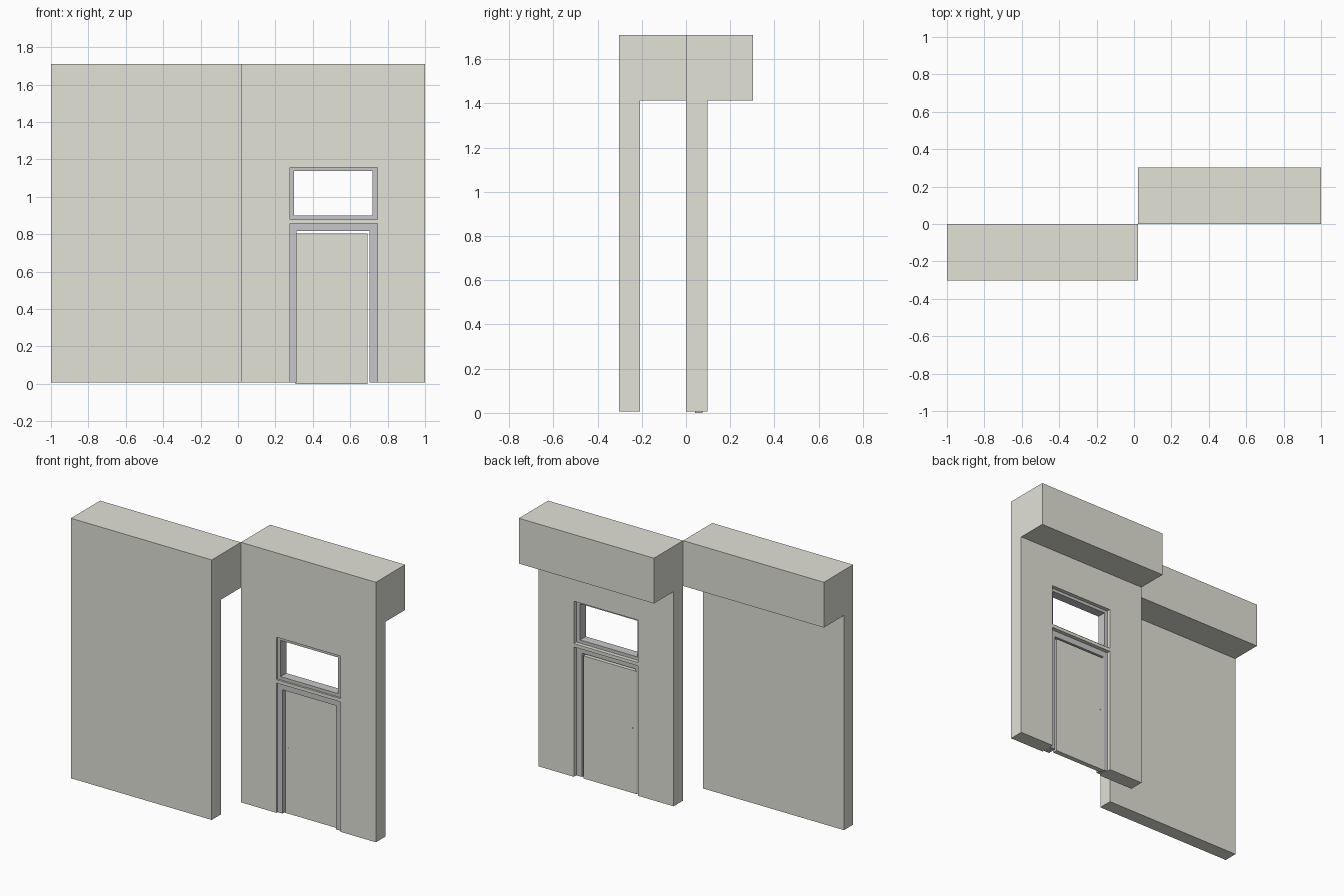
import bpy
import bmesh
from mathutils import Vector

cube = bpy.data.objects.get("Cube")
if cube:
    bpy.data.objects.remove(cube, do_unlink=True)


def material(name, color):
    m = bpy.data.materials.new(name)
    m.use_nodes = True
    m.diffuse_color = (*color, 1)
    m.node_tree.nodes["Principled BSDF"].inputs["Base Color"].default_value = (*color, 1)
    return m


PLASTER = material("warm pale grey plaster", (0.76, 0.76, 0.685))
METAL = material("cool grey frame", (0.575, 0.575, 0.585))


def finish(name, bm, mat):
    bmesh.ops.recalc_face_normals(bm, faces=bm.faces)
    mesh = bpy.data.meshes.new(name)
    bm.to_mesh(mesh)
    bm.free()
    mesh.materials.append(mat)
    ob = bpy.data.objects.new(name, mesh)
    bpy.context.collection.objects.link(ob)
    return ob


def extrude(bm, faces, offset):
    out = bmesh.ops.extrude_face_region(bm, geom=faces, use_keep_orig=True)
    verts = [g for g in out["geom"] if isinstance(g, bmesh.types.BMVert)]
    bmesh.ops.translate(bm, verts=verts, vec=Vector(offset))


def prism(name, points, offset, mat):
    """Closed outline pushed along an offset."""
    bm = bmesh.new()
    face = bm.faces.new([bm.verts.new(p) for p in points])
    extrude(bm, [face], offset)
    return finish(name, bm, mat)


def box(name, x, y, z, mat):
    pts = [(x[0], y[0], z[0]), (x[1], y[0], z[0]), (x[1], y[0], z[1]), (x[0], y[0], z[1])]
    return prism(name, pts, (0, y[1] - y[0], 0), mat)


def frame(name, outer, inner, closed, y):
    """Band between two matching outlines in x and z."""
    bm = bmesh.new()
    a, b = [[bm.verts.new((px, y[0], pz)) for px, pz in loop] for loop in (outer, inner)]
    n = len(a)
    faces = []
    for i in range(n if closed else n - 1):
        j = (i + 1) % n
        faces.append(bm.faces.new((a[i], a[j], b[j], b[i])))
    extrude(bm, faces, (0, y[1] - y[0], 0))
    return finish(name, bm, METAL)


def rect(x0, x1, z0, z1):
    return [(x0, z0), (x0, z1), (x1, z1), (x1, z0)]


BASE, SOFFIT, TOP = 0.006, 1.413, 1.71
SEAM = 0.021


def wall(name, x0, x1, y, thickness):
    """Wall with a deep bulkhead along the top of its back."""
    front, back, deep = y, y + thickness, y + 0.302
    profile = [(front, BASE), (back, BASE), (back, SOFFIT),
               (deep, SOFFIT), (deep, TOP), (front, TOP)]
    return prism(name, [(x0, py, pz) for py, pz in profile], (x1 - x0, 0, 0), PLASTER)


# Two staggered walls
wall("plain_wall", -1, SEAM, -0.302, 0.094)
door_wall = wall("door_wall", SEAM, 1, 0, 0.098)

# Openings for the door and the window above it
L, R = 0.278, 0.745
for part, z in (("door", (-0.1, 0.857)), ("window", (0.879, 1.157))):
    cutter = box(part + "_cutter", (L, R), (-0.1, 0.2), z, PLASTER)
    cutter.hide_render = True
    cutter.hide_viewport = True
    cutter.display_type = 'WIRE'
    mod = door_wall.modifiers.new(part + " opening", 'BOOLEAN')
    mod.operation = 'DIFFERENCE'
    mod.solver = 'EXACT'
    mod.object = cutter

# Frames, set back from both wall faces
DEPTH = (0.012, 0.072)
frame("door_frame", rect(L, R, BASE, 0.857), rect(0.314, 0.702, BASE, 0.817), False, DEPTH)
frame("window_frame", rect(L, R, 0.879, 1.157), rect(0.3, 0.718, 0.9, 1.137), True, DEPTH)

# Door leaf, lapping its frame on the hinge side, with tiny handle stubs
box("door", (0.307, 0.693), (0.041, 0.074), (0, 0.804), PLASTER)
for side, y in (("front", (0.038, 0.041)), ("back", (0.074, 0.077))):
    box(side + "_handle", (0.334, 0.339), y, (0.424, 0.429), PLASTER)
